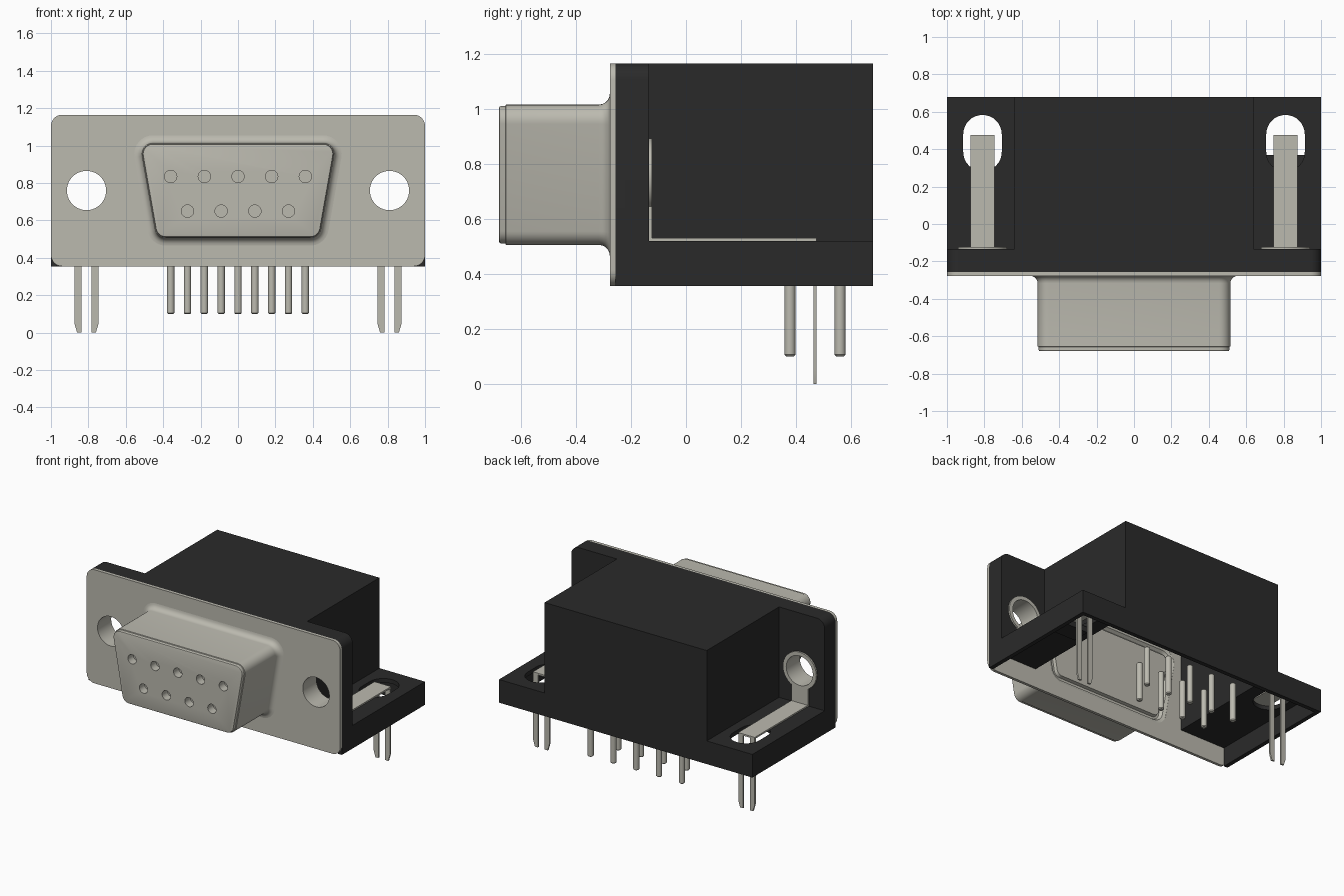
import bpy, bmesh, math

cube = bpy.data.objects.get("Cube")
if cube:
    bpy.data.objects.remove(cube, do_unlink=True)


def material(name, rgb, metal=0.0):
    m = bpy.data.materials.new(name)
    m.use_nodes = True
    m.diffuse_color = (*rgb, 1)
    m.node_tree.nodes["Principled BSDF"].inputs["Base Color"].default_value = (*rgb, 1)
    return m


SILVER = material("warm silver metal", (0.50, 0.49, 0.43))
BLACK = material("black plastic", (0.023, 0.023, 0.023))


def arc(cx, cz, r, a0, a1, n=8):
    """Points on an arc, both ends included, angles in degrees."""
    return [(cx + r * math.cos(math.radians(a0 + (a1 - a0) * i / n)),
             cz + r * math.sin(math.radians(a0 + (a1 - a0) * i / n))) for i in range(n + 1)]


def circle(cx, cz, r, n=40):
    return arc(cx, cz, r, 0, 360, n)[:-1]


def loft(name, rings, mat, cyclic=False):
    """Skin a stack of equal rings; cap the ends or close the stack on itself."""
    bm = bmesh.new()
    vs = [[bm.verts.new(p) for p in ring] for ring in rings]
    n = len(vs[0])
    pairs = list(zip(vs, vs[1:])) + ([(vs[-1], vs[0])] if cyclic else [])
    for a, b in pairs:
        for i in range(n):
            j = (i + 1) % n
            bm.faces.new((a[i], a[j], b[j], b[i]))
    if not cyclic:
        bm.faces.new(vs[0])
        bm.faces.new(vs[-1])
    bmesh.ops.recalc_face_normals(bm, faces=bm.faces)
    me = bpy.data.meshes.new(name)
    bm.to_mesh(me)
    bm.free()
    me.materials.append(mat)
    ob = bpy.data.objects.new(name, me)
    bpy.context.collection.objects.link(ob)
    return ob


def at_y(pts, y):
    return [(x, y, z) for x, z in pts]


def at_z(pts, z):
    return [(x, y, z) for x, y in pts]


def prism_y(name, pts, y0, y1, mat):
    return loft(name, [at_y(pts, y0), at_y(pts, y1)], mat)


def box(name, x0, x1, y0, y1, z0, z1, mat):
    return prism_y(name, [(x0, z0), (x1, z0), (x1, z1), (x0, z1)], y0, y1, mat)


def boolean(ob, tool, op="DIFFERENCE"):
    """Apply a boolean and discard the tool."""
    mod = ob.modifiers.new("cut", "BOOLEAN")
    mod.operation, mod.object, mod.solver = op, tool, "EXACT"
    bpy.ops.object.select_all(action="DESELECT")
    bpy.context.view_layer.objects.active = ob
    ob.select_set(True)
    bpy.ops.object.modifier_apply(modifier=mod.name)
    bpy.data.objects.remove(tool, do_unlink=True)


def d_outline(off):
    """Rounded trapezoid of the shell, grown by off."""
    r = 0.06 + off
    return (arc(0.386, 0.565, r, -90, -10) + arc(0.455, 0.955, r, -10, 90)
            + arc(-0.455, 0.955, r, 90, 190) + arc(-0.386, 0.565, r, 190, 270))


EAR_X, EAR_Z = 0.81, 0.76
parts = []

# Metal face plate with D opening and screw holes
c = 0.06
plate_pts = (arc(1 - c, 0.355 + c, c, -90, 0) + arc(1 - c, 1.165 - c, c, 0, 90)
             + arc(c - 1, 1.165 - c, c, 90, 180) + arc(c - 1, 0.355 + c, c, 180, 270))
plate = prism_y("face_plate", plate_pts, -0.277, -0.257, SILVER)
boolean(plate, prism_y("tool", d_outline(0.037), -0.4, -0.1, SILVER))
for s in (-1, 1):
    boolean(plate, prism_y("tool", circle(s * EAR_X, EAR_Z, 0.105), -0.4, -0.1, SILVER))
parts.append(plate)

# D shell: stepped front rim, straight wall, filleted root, grooved back
section = [(-0.68, -0.014), (-0.678, -0.008), (-0.673, -0.005), (-0.657, -0.005), (-0.655, 0.0)]
R = 0.04
for i in range(6):
    a = math.radians(18 * i)
    section.append((-0.277 - R + R * math.sin(a), R - R * math.cos(a)))
section += [(-0.257, 0.04), (-0.265, 0.015), (-0.285, 0.0), (-0.285, -0.015), (-0.262, -0.02)]
shell = loft("d_shell", [at_y(d_outline(o), y) for y, o in section], SILVER)
contacts = [(0.18 * i, 0.835) for i in range(-2, 3)] + [(0.18 * i + 0.09, 0.65) for i in range(-2, 2)]
for x, z in contacts:
    boolean(shell, prism_y("tool", circle(x, z, 0.033, 24), -0.75, -0.62, SILVER))
parts.append(shell)

# Plastic body: flange, shelf and tall block, hollowed from below
flange_pts = ([(-1, 0.355), (1, 0.355)] + arc(1 - c, 1.165 - c, c, 0, 90)
              + arc(c - 1, 1.165 - c, c, 90, 180))
body = prism_y("plastic_body", flange_pts, -0.257, -0.135, BLACK)
boolean(body, box("tool", -1, 1, -0.2, 0.68, 0.355, 0.52, BLACK), "UNION")
boolean(body, box("tool", -0.64, 0.64, -0.2, 0.68, 0.355, 1.165, BLACK), "UNION")
boolean(body, box("tool", -0.97, 0.97, -0.4, 0.65, 0.2, 0.49, BLACK))
boolean(body, box("tool", -0.61, 0.61, -0.4, 0.65, 0.2, 1.135, BLACK))
for s in (-1, 1):
    boolean(body, prism_y("tool", circle(s * EAR_X, EAR_Z, 0.117), -0.4, 0.0, BLACK))
    slot = arc(s * EAR_X, 0.48, 0.103, 0, 180, 16) + arc(s * EAR_X, 0.385, 0.103, 180, 360, 16)
    boolean(body, loft("tool", [at_z(slot, 0.4), at_z(slot, 0.6)], BLACK))
parts.append(body)

# Ledge under the left slot
parts.append(box("slot_ledge", 0.70, 0.92, 0.24, 0.37, 0.45, 0.49, BLACK))

# Grounding brackets: eyelet, tab, strip and split board legs
eyelet = [(0.105, -0.27), (0.12, -0.27), (0.12, -0.136), (0.132, -0.136), (0.132, -0.123), (0.105, -0.123)]
for s, side in ((1, "left"), (-1, "right")):
    parts.append(loft(side + "_eyelet", [at_y(circle(s * EAR_X, EAR_Z, r), y) for r, y in eyelet],
                      SILVER, cyclic=True))
    x0, x1 = s * EAR_X - 0.065, s * EAR_X + 0.065
    parts.append(box(side + "_bracket_tab", x0, x1, -0.136, -0.123, 0.518, 0.65, SILVER))
    parts.append(box(side + "_bracket_strip", x0, x1, -0.136, 0.475, 0.518, 0.53, SILVER))
    for k, pos in ((1, "outer"), (-1, "inner")):
        leg = [(0.027, 0.0), (0.05, 0.0), (0.065, 0.05), (0.065, 0.52), (0.027, 0.52)]
        pts = [(s * (EAR_X + k * u), z) for u, z in leg]
        parts.append(prism_y(f"{side}_{pos}_board_leg", pts, 0.463, 0.475, SILVER))

# Solder pins in two rows
for i in range(9):
    x, y = (i - 4) * 0.09, 0.56 if i % 2 == 0 else 0.378
    prof = [(0.1, 0.014), (0.106, 0.02), (0.374, 0.02), (0.38, 0.014)]
    parts.append(loft(f"solder_pin_{i + 1}", [at_z(circle(x, y, r, 20), z) for z, r in prof], SILVER))

# Smooth curved faces, keep hard edges
bpy.ops.object.select_all(action="DESELECT")
for ob in parts:
    ob.select_set(True)
bpy.context.view_layer.objects.active = parts[0]
bpy.ops.object.shade_smooth_by_angle(angle=math.radians(30))
